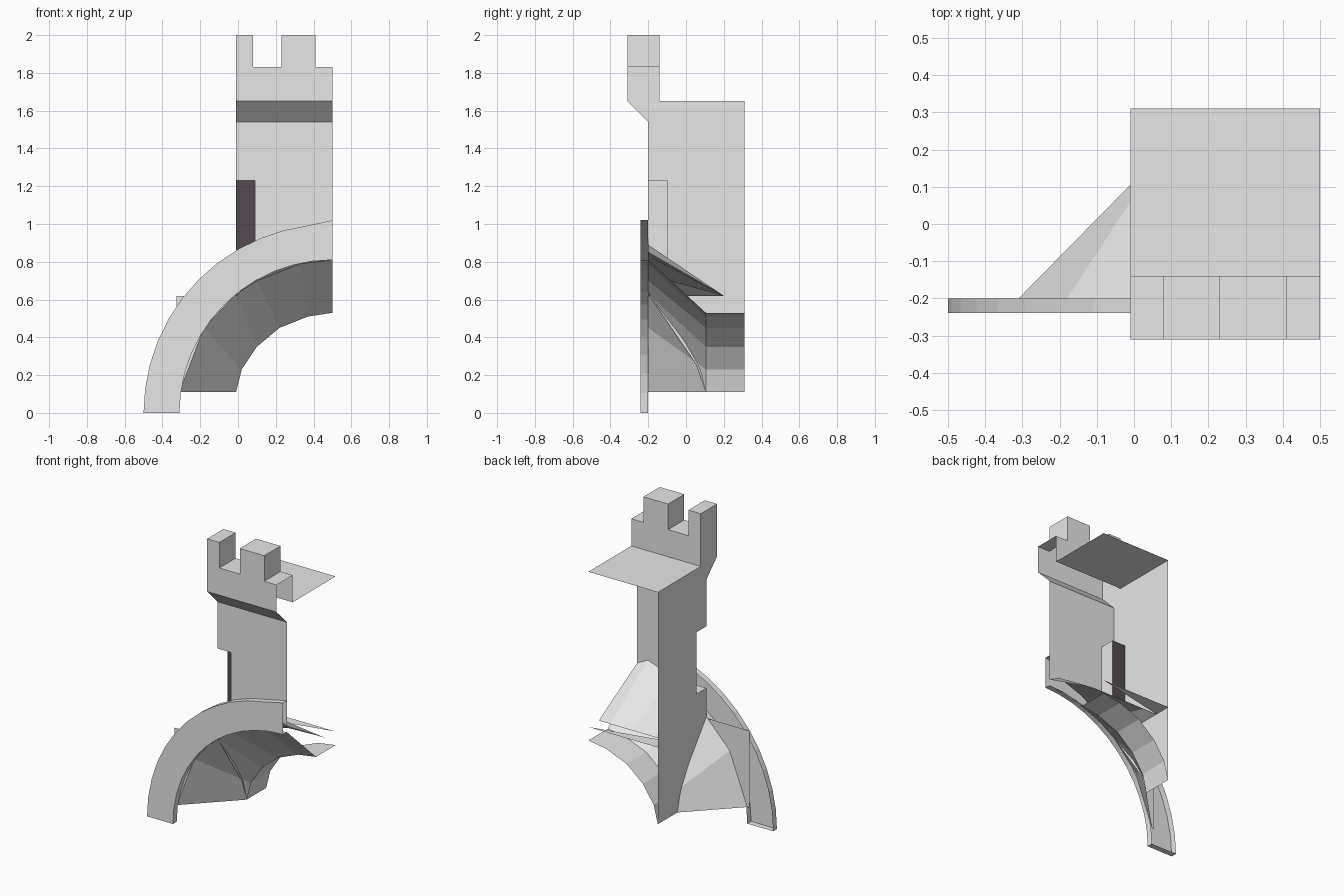
import bpy, bmesh, math

if "Cube" in bpy.data.objects:
    bpy.data.objects.remove(bpy.data.objects["Cube"])

def material(name, col):
    m = bpy.data.materials.new(name)
    m.diffuse_color = (*col, 1)
    m.use_nodes = True
    m.node_tree.nodes["Principled BSDF"].inputs["Base Color"].default_value = m.diffuse_color
    return m

STONE = material("pale stone", (0.8, 0.8, 0.8))
DARK = material("dark opening", (0.09, 0.07, 0.08))

def build(name, polys, mat=STONE):
    """Make one object from a list of polygons, welding shared corners."""
    bm = bmesh.new()
    for p in polys:
        bm.faces.new([bm.verts.new(c) for c in p])
    bmesh.ops.remove_doubles(bm, verts=bm.verts, dist=0.0005)
    bmesh.ops.recalc_face_normals(bm, faces=bm.faces)
    me = bpy.data.meshes.new(name)
    bm.to_mesh(me)
    bm.free()
    me.materials.append(mat)
    ob = bpy.data.objects.new(name, me)
    bpy.context.collection.objects.link(ob)
    return ob

def at_y(pts, y):
    return [(x, y, z) for x, z in pts]

def strip(a, b):
    """Quads joining two matching paths."""
    return [(a[i], a[i + 1], b[i + 1], b[i]) for i in range(len(a) - 1)]

L, R, BACK, WALL, LIP, REAR = -0.01, 0.5, 0.31, -0.2, -0.31, -0.14

# Arch band: front ring, outer and inner rims, foot; open at the back and right
def arc(r, n=12):
    return [(R - r * math.cos(math.pi / 2 * i / n),
             r * math.sin(math.pi / 2 * i / n)) for i in range(n + 1)]

outer, inner = arc(1.0), arc(0.81)
outer[-1] = (R, 1.02)
of, ob_, nf, nb = at_y(outer, -0.24), at_y(outer, WALL), at_y(inner, -0.24), at_y(inner, WALL)
build("arch_band", strip(of, nf) + strip(of, ob_) + strip(nf, nb)
      + [(of[0], ob_[0], nb[0], nf[0])])

# Vault: splayed mouth narrowing to a straight barrel
mouth = [(-0.31, 0.11), (-0.18, 0.45), (-0.01, 0.63), (0.10, 0.70), (0.33, 0.79), (R, 0.81)]
throat = [(L, 0.11), (0.02, 0.23), (0.10, 0.35), (0.22, 0.45), (0.37, 0.51), (R, 0.53)]
build("vault", strip(at_y(mouth, WALL), at_y(throat, 0.105))
      + strip(at_y(throat, 0.105), at_y(throat, BACK)))

# Flat backing behind the arch haunch
build("haunch_plate", [at_y([(-0.325, 0.11), (-0.325, 0.62), (-0.02, 0.62),
                             (-0.18, 0.45), (-0.31, 0.11)], WALL)])

# Sloping floor inside the tower, and its level rear piece
crest = [(L, 0.62), (0.09, 0.73), (0.25, 0.83), (0.42, 0.89), (R, 0.85)]
foot = [(x, 0.62) for x, z in crest]
build("sloping_floor", strip(at_y(crest, WALL), at_y(foot, 0.2)))
build("rear_floor", [((L, BACK, 0.62), (R, BACK, 0.62), (L, 0.2, 0.62))])

# Tower left wall, with the corner notch and parapet profile
side = [(BACK, 0.11), (0.105, 0.11), (0.055, 0.255), (WALL, 0.63), (WALL, 0.82),
        (-0.095, 0.82), (-0.095, 1.23), (WALL, 1.23), (WALL, 1.54), (LIP, 1.65),
        (LIP, 2.0), (REAR, 2.0), (REAR, 1.65), (BACK, 1.65)]
build("tower_side_wall", [[(L, y, z) for y, z in side]])

# Tower front wall
build("tower_front_wall", [
    at_y([(L, 1.23), (0.09, 1.23), (R, 1.23), (R, 1.54), (L, 1.54)], WALL),
    at_y([(0.09, 1.23)] + crest[1:] + [(R, 1.23)], WALL)])

# Corner notch: side, head and sill, with a dark back panel
n0, n1 = -0.095, WALL
build("notch_frame", [
    [(0.09, n0, 0.82), (0.09, n1, 0.82), (0.09, n1, 1.23), (0.09, n0, 1.23)],
    *[[(L, n0, z), (0.09, n0, z), (0.09, n1, z), (L, n1, z)] for z in (0.82, 1.23)]])
build("notch_panel", [at_y([(L, 0.82), (0.09, 0.82), (0.09, 1.23), (L, 1.23)], n0)], DARK)

# Parapet with merlons on a sloped corbel
top = [(L, 2.0), (0.08, 2.0), (0.08, 1.83), (0.23, 1.83), (0.23, 2.0),
       (0.41, 2.0), (0.41, 1.83), (R, 1.83)]
face = top + [(R, 1.65), (L, 1.65)]
build("parapet", [at_y(face, LIP), at_y(face, REAR)]
      + strip(at_y(top, LIP), at_y(top, REAR)))
build("corbel", [[(L, WALL, 1.54), (R, WALL, 1.54), (R, LIP, 1.65), (L, LIP, 1.65)]])

# Roof deck
build("roof", [[(L, REAR, 1.65), (R, REAR, 1.65), (R, BACK, 1.65), (L, BACK, 1.65)]])
